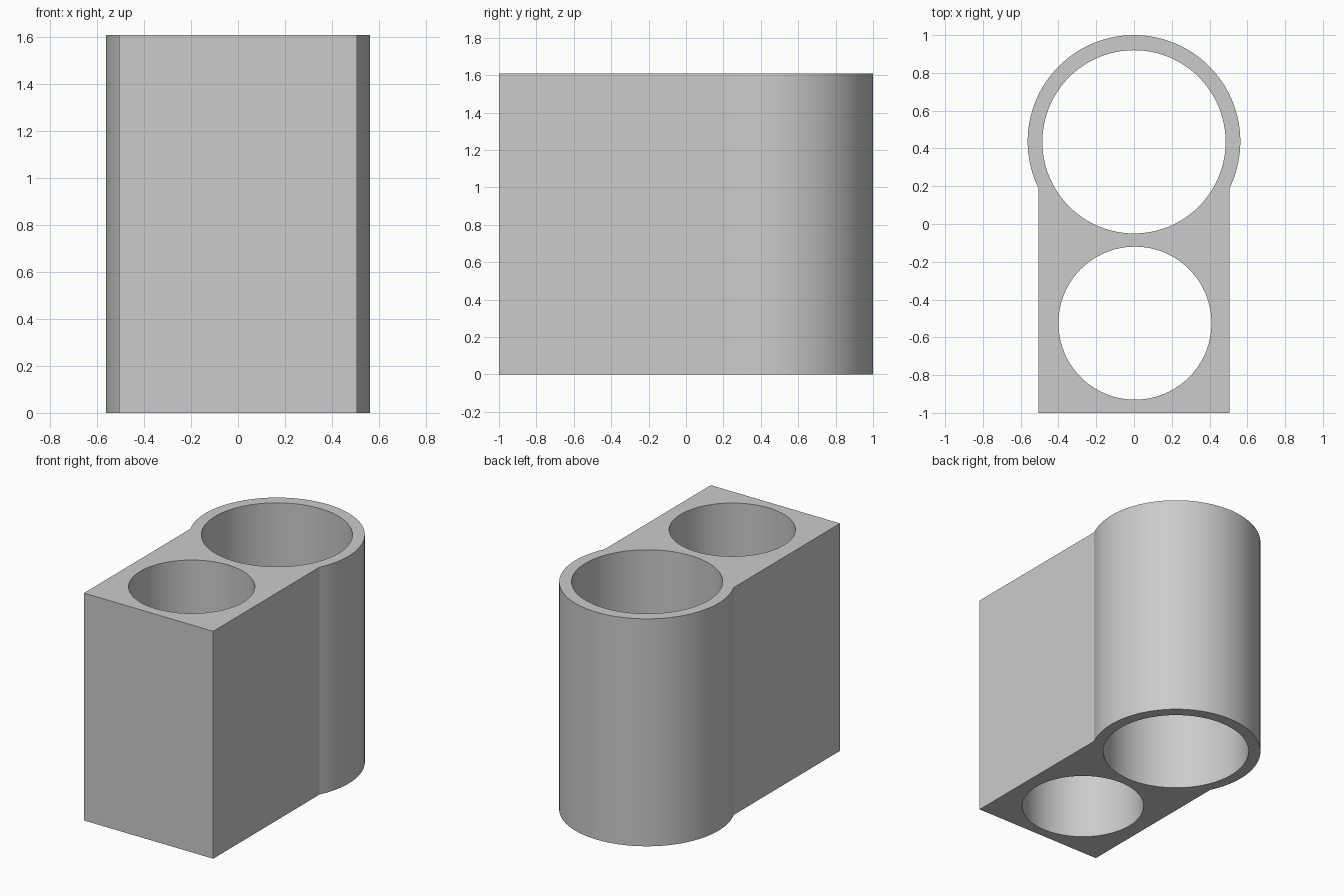
import bpy
import bmesh
from math import asin, cos, pi, sin

HEIGHT = 1.61
HALF_WIDTH = 0.506
RING_Y, RING_R = 0.437, 0.563
SIDES = 96

if "Cube" in bpy.data.objects:
    bpy.data.objects.remove(bpy.data.objects["Cube"])

grey = bpy.data.materials.new("plain_grey")
grey.use_nodes = True
colour = (0.6, 0.6, 0.6, 1)
grey.diffuse_color = colour
grey.node_tree.nodes["Principled BSDF"].inputs["Base Color"].default_value = colour


def prism(name, outline, bottom, top):
    """Extrude a closed outline straight up into a solid."""
    bm = bmesh.new()
    base = bm.faces.new([bm.verts.new((x, y, bottom)) for x, y in outline])
    grown = bmesh.ops.extrude_face_region(bm, geom=[base])["geom"]
    verts = [g for g in grown if isinstance(g, bmesh.types.BMVert)]
    bmesh.ops.translate(bm, vec=(0, 0, top - bottom), verts=verts)
    bmesh.ops.recalc_face_normals(bm, faces=bm.faces)
    mesh = bpy.data.meshes.new(name)
    bm.to_mesh(mesh)
    bm.free()
    mesh.materials.append(grey)
    obj = bpy.data.objects.new(name, mesh)
    bpy.context.collection.objects.link(obj)
    return obj


def arc(x, y, radius, start, sweep, steps):
    return [(x + radius * cos(start + sweep * i / steps),
             y + radius * sin(start + sweep * i / steps)) for i in range(steps)]


# Body: square front block flowing into a round back
dip = asin((RING_R ** 2 - HALF_WIDTH ** 2) ** 0.5 / RING_R)
outline = [(-HALF_WIDTH, -1), (HALF_WIDTH, -1)]
outline += arc(0, RING_Y, RING_R, -dip, pi + 2 * dip, SIDES)
outline.append((-HALF_WIDTH, RING_Y - RING_R * sin(dip)))
body = prism("twin_tube_holder", outline, 0, HEIGHT)

# Through holes: large at the back, small at the front
bpy.context.view_layer.objects.active = body
body.select_set(True)
for name, x, y, radius in (("back_bore", 0, 0.435, 0.485),
                           ("front_bore", 0.005, -0.525, 0.405)):
    cutter = prism(name, arc(x, y, radius, 0, 2 * pi, SIDES), -0.1, HEIGHT + 0.1)
    cutter.hide_render = True
    cut = body.modifiers.new(name, "BOOLEAN")
    cut.operation = "DIFFERENCE"
    cut.solver = "EXACT"
    cut.object = cutter
    bpy.ops.object.modifier_apply(modifier=cut.name)
    bpy.data.objects.remove(cutter)

bpy.ops.object.shade_smooth_by_angle(angle=pi / 9)
